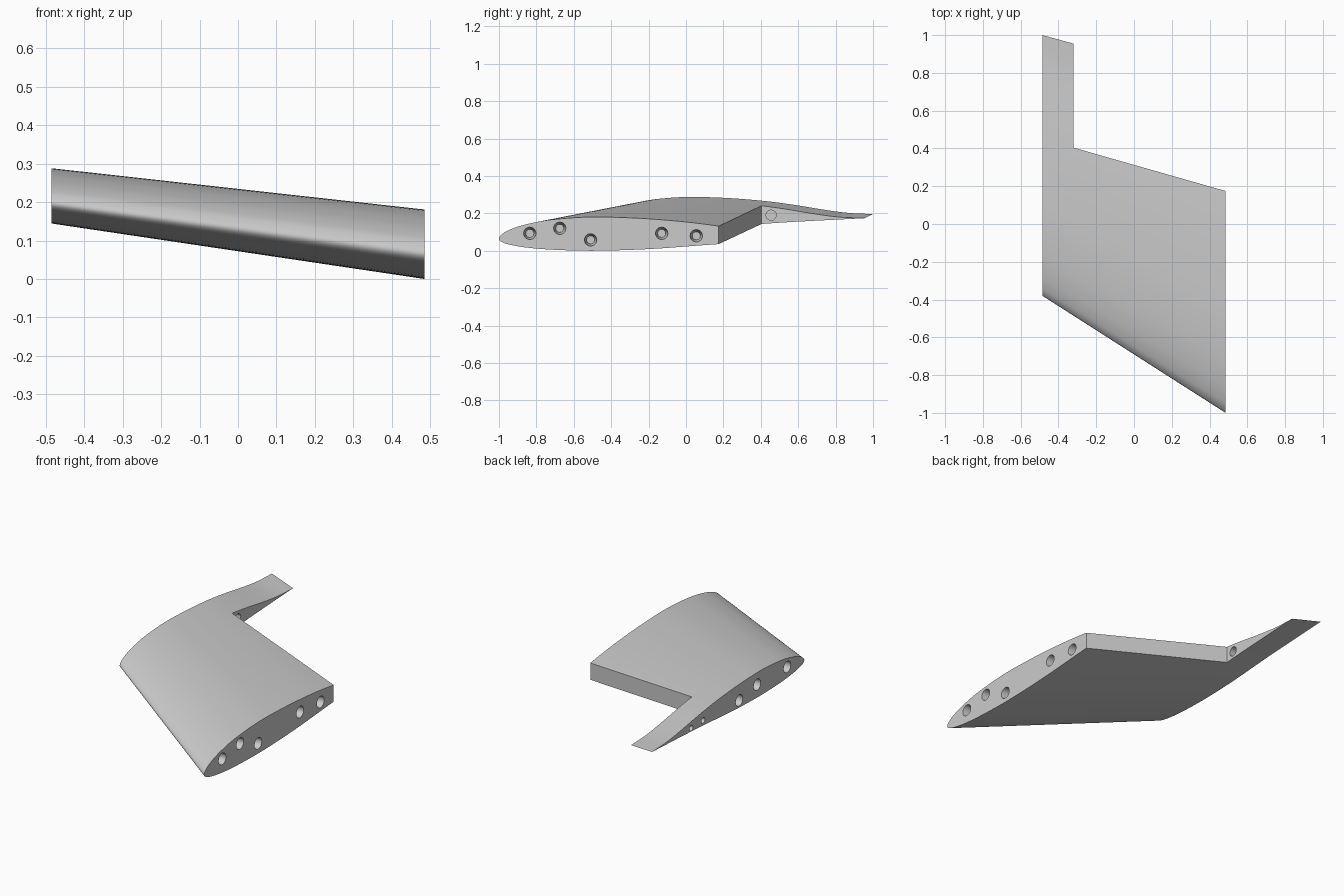
import bpy
import bmesh
from math import pi
from mathutils import Matrix, Vector

cube = bpy.data.objects.get("Cube")
if cube:
    bpy.data.objects.remove(cube, do_unlink=True)

grey = bpy.data.materials.new("light_grey")
grey.use_nodes = True
grey.diffuse_color = (0.6, 0.6, 0.6, 1)
grey.node_tree.nodes["Principled BSDF"].inputs["Base Color"].default_value = (0.6, 0.6, 0.6, 1)

HALF = 0.485      # half of the span
STRIP = -0.32     # inner side of the narrow trailing strip


def make_object(name, bm):
    bmesh.ops.recalc_face_normals(bm, faces=bm.faces)
    mesh = bpy.data.meshes.new(name)
    bm.to_mesh(mesh)
    bm.free()
    mesh.materials.append(grey)
    obj = bpy.data.objects.new(name, mesh)
    bpy.context.collection.objects.link(obj)
    return obj


def loft(bm, first, second):
    """Closed solid between two matching loops."""
    a = [bm.verts.new(p) for p in first]
    b = [bm.verts.new(p) for p in second]
    for i in range(len(a)):
        j = (i + 1) % len(a)
        bm.faces.new((a[i], a[j], b[j], b[i]))
    bm.faces.new(a[::-1])
    bm.faces.new(b)


def smooth_path(points, steps):
    """Catmull-Rom samples through the points."""
    pts = [Vector(p) for p in points]
    pts = [2 * pts[0] - pts[1]] + pts + [2 * pts[-1] - pts[-2]]
    out = []
    for p, q, r, s in zip(pts, pts[1:], pts[2:], pts[3:]):
        for k in range(steps):
            t = k / steps
            out.append(0.5 * (2 * q + (r - p) * t + (2 * p - 5 * q + 4 * r - s) * t * t
                              + (3 * q - p - 3 * r + s) * t ** 3))
    return out


# Reflexed aerofoil: station, upper height, lower height (unit chord)
foil = [(0.008, 0.012, -0.010), (0.03, 0.026, -0.018), (0.08, 0.043, -0.027),
        (0.16, 0.058, -0.034), (0.28, 0.0665, -0.0375), (0.4, 0.064, -0.035),
        (0.5, 0.058, -0.030), (0.6, 0.0485, -0.0225), (0.7, 0.035, -0.0155),
        (0.8, 0.0185, -0.010), (0.9, 0.005, -0.005)]
upper = [(u, top) for u, top, low in reversed(foil)]
lower = [(u, low) for u, top, low in foil]
profile = smooth_path([(1, 0)] + upper + [(0, 0)] + lower + [(1, 0)], 6)


def section(x, lead_y, lead_z, chord):
    return [(x, lead_y + p.x * chord, lead_z + p.y * chord) for p in profile]


# Swept, tapered wing panel
bm = bmesh.new()
loft(bm, section(HALF, -1, 0.065, 1.735), section(-HALF, -0.38, 0.196, 1.38))
wing = make_object("wing_panel", bm)

# Cutter for the control surface bay
bm = bmesh.new()
bay = [(STRIP, 0.404), (0.6, 0.142), (0.6, 1.3), (STRIP, 1.3)]
loft(bm, [(x, y, -0.3) for x, y in bay], [(x, y, 0.6) for x, y in bay])
cutters = [make_object("bay_cutter", bm)]


def hole_cutter(name, face_x, inward, y, z, radius, depth, taper):
    """Blind round hole starting just outside a side face."""
    lip = 0.01
    grow = radius * (1 - taper) * lip / depth
    bm = bmesh.new()
    place = (Matrix.Translation((face_x + inward * (depth - lip) / 2, y, z))
             @ Matrix.Rotation(inward * pi / 2, 4, "Y"))
    bmesh.ops.create_cone(bm, cap_ends=True, segments=32, radius1=radius + grow,
                          radius2=radius * taper, depth=depth + lip, matrix=place)
    cutters.append(make_object(name, bm))


# Joining holes in the wide end
for y, z in [(-0.835, 0.093), (-0.675, 0.12), (-0.51, 0.058), (-0.13, 0.093), (0.055, 0.08)]:
    hole_cutter("root_hole_cutter", HALF, -1, y, z, 0.033, 0.1, 0.65)

# Joining holes in the narrow end
for y, z, r in [(-0.225, 0.216, 0.032), (0.047, 0.218, 0.032), (0.21, 0.19, 0.032),
                (0.537, 0.2, 0.016), (0.646, 0.197, 0.016)]:
    hole_cutter("tip_hole_cutter", -HALF, 1, y, z, r, 0.07, 1)

# Hinge hole in the side of the strip
hole_cutter("hinge_hole_cutter", STRIP, -1, 0.455, 0.19, 0.027, 0.07, 1)

bpy.ops.object.select_all(action="DESELECT")
wing.select_set(True)
bpy.context.view_layer.objects.active = wing
for cutter in cutters:
    cutter.hide_render = True
    mod = wing.modifiers.new(cutter.name, "BOOLEAN")
    mod.operation = "DIFFERENCE"
    mod.solver = "EXACT"
    mod.object = cutter
    bpy.ops.object.modifier_apply(modifier=mod.name)
for cutter in cutters:
    bpy.data.objects.remove(cutter, do_unlink=True)

bpy.ops.object.shade_smooth_by_angle(angle=pi / 6)
